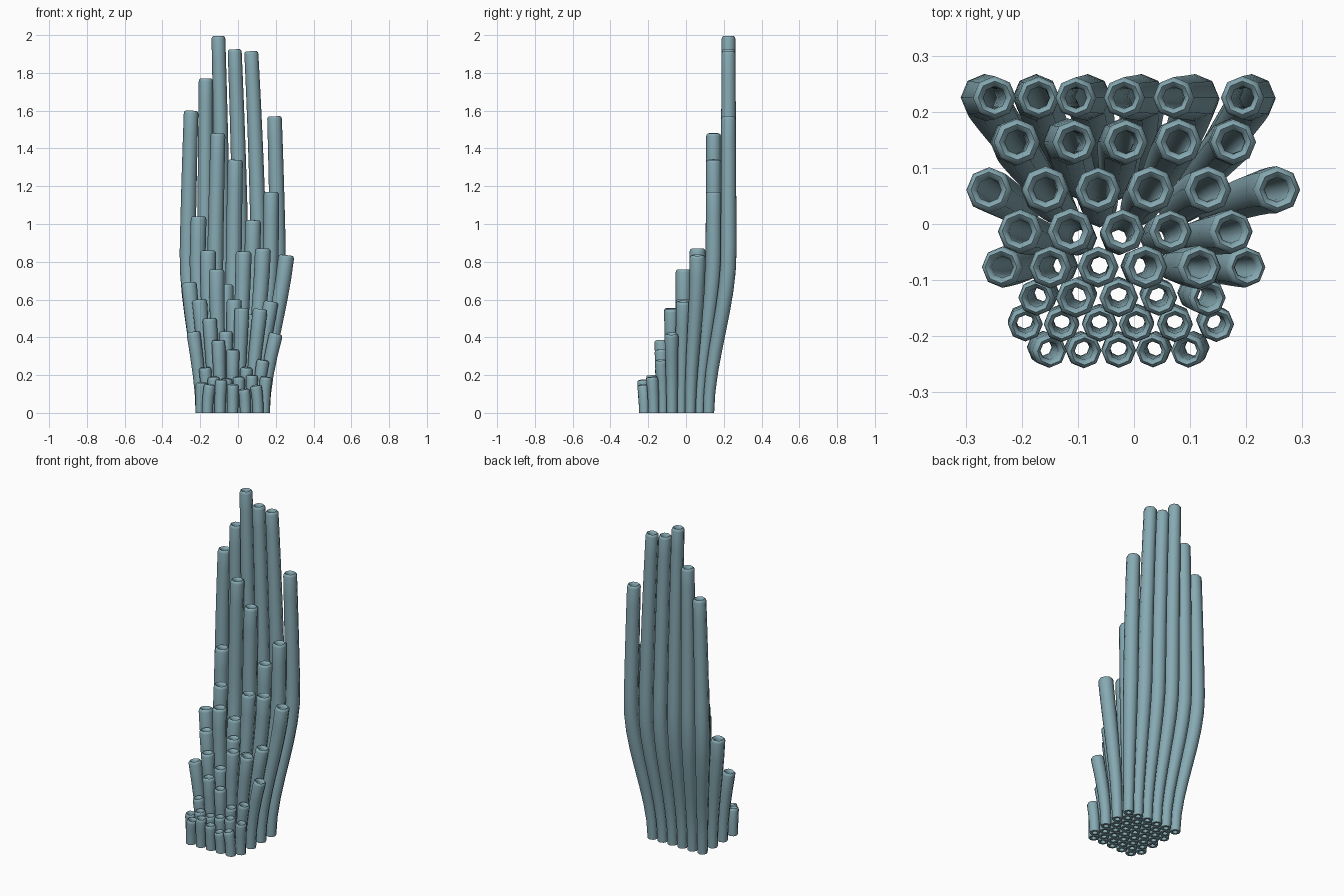
import bpy, bmesh, math
from mathutils import Vector

if "Cube" in bpy.data.objects:
    bpy.data.objects.remove(bpy.data.objects["Cube"])

SIDES = 8
CENTRE = Vector((-0.028, -0.05))

# Rows from back to front: top y, then (top x, height) of each tube
ROWS = [
    (0.225, [(-.248, 1.60), (-.17, 1.77), (-.104, 1.995), (-.018, 1.925), (.07, 1.915), (.193, 1.57)]),
    (0.146, [(-.208, 1.04), (-.106, 1.48), (-.014, 1.34), (.08, 1.02), (.177, 1.17)]),
    (0.061, [(-.259, .69), (-.157, .86), (-.064, .68), (.03, .855), (.132, .87), (.256, .835)]),
    (-.013, [(-.204, .60), (-.113, .76), (-.02, .60), (.066, .52), (.175, .59)]),
    (-.077, [(-.237, .43), (-.15, .50), (-.064, .43), (.021, .555), (.118, .55), (.202, .42)]),
    (-.132, [(-.175, .24), (-.104, .385), (-.027, .335), (.045, .24), (.133, .28)]),
    (-.180, [(-.193, .16), (-.129, .19), (-.061, .18), (.004, .19), (.073, .20), (.148, .19)]),
    (-.227, [(-.148, .15), (-.088, .175), (-.027, .15), (.032, .125), (.094, .145)]),
]


def spread(z):
    t = min(max(z / 0.85, 0), 1)
    return t * t * (3 - 2 * t)


def radius(z):
    return 0.029 + 0.013 * spread(z) ** 0.7 - 0.005 * max(0, z - 0.9)


def make_tube(name, base, top, h):
    def nominal(z):
        g = spread(z)
        d = base - CENTRE
        return CENTRE + Vector((d.x * (1 + 0.47 * g), d.y * (1 + 0.62 * g)))

    miss = top - nominal(h)

    def point(z):
        p = nominal(z) + miss * (z / h) ** 2
        return Vector((p.x, p.y, z))

    bm = bmesh.new()

    def ring(z, r, lift=0.0):
        axis = (point(z + 1e-3) - point(z - 1e-3)).normalized()
        rot = Vector((0, 0, 1)).rotation_difference(axis)
        verts = []
        for k in range(SIDES):
            a = math.tau * k / SIDES
            verts.append(bm.verts.new(point(z) + rot @ Vector((r * math.cos(a), r * math.sin(a), lift))))
        return verts

    # outer wall up, rounded lip, inner wall down
    steps = max(3, round(h / 0.11))
    end = h - 0.016
    levels = [end * i / steps for i in range(steps + 1)]
    rt = radius(h)
    rings = [ring(z, radius(z)) for z in levels]
    rings += [ring(end, rt * f, l) for f, l in ((.94, .010), (.77, .016), (.60, .010))]
    rings += [ring(z, radius(z) * 0.52) for z in reversed(levels)]
    for lo, hi in zip(rings, rings[1:] + rings[:1]):
        for k in range(SIDES):
            j = (k + 1) % SIDES
            bm.faces.new((lo[k], lo[j], hi[j], hi[k]))
    bmesh.ops.recalc_face_normals(bm, faces=bm.faces)
    mesh = bpy.data.meshes.new(name)
    bm.to_mesh(mesh)
    bm.free()
    mesh.materials.append(mat)
    ob = bpy.data.objects.new(name, mesh)
    bpy.context.collection.objects.link(ob)
    return ob


mat = bpy.data.materials.new("blue_grey")
mat.diffuse_color = (0.24, 0.40, 0.45, 1)
mat.use_nodes = True
mat.node_tree.nodes["Principled BSDF"].inputs["Base Color"].default_value = mat.diffuse_color

# staggered base grid, fanning out to the tops
tubes = []
for r, (ty, tops) in enumerate(ROWS):
    by = 0.12 - 0.0485 * r
    for c, (tx, h) in enumerate(tops):
        bx = CENTRE.x + 0.067 * (c - (len(tops) - 1) / 2)
        tubes.append(make_tube(f"tube_{r + 1}_{c + 1}", Vector((bx, by)), Vector((tx, ty)), h))

for ob in tubes:
    ob.select_set(True)
bpy.context.view_layer.objects.active = tubes[0]
bpy.ops.object.shade_smooth_by_angle(angle=math.radians(62))
